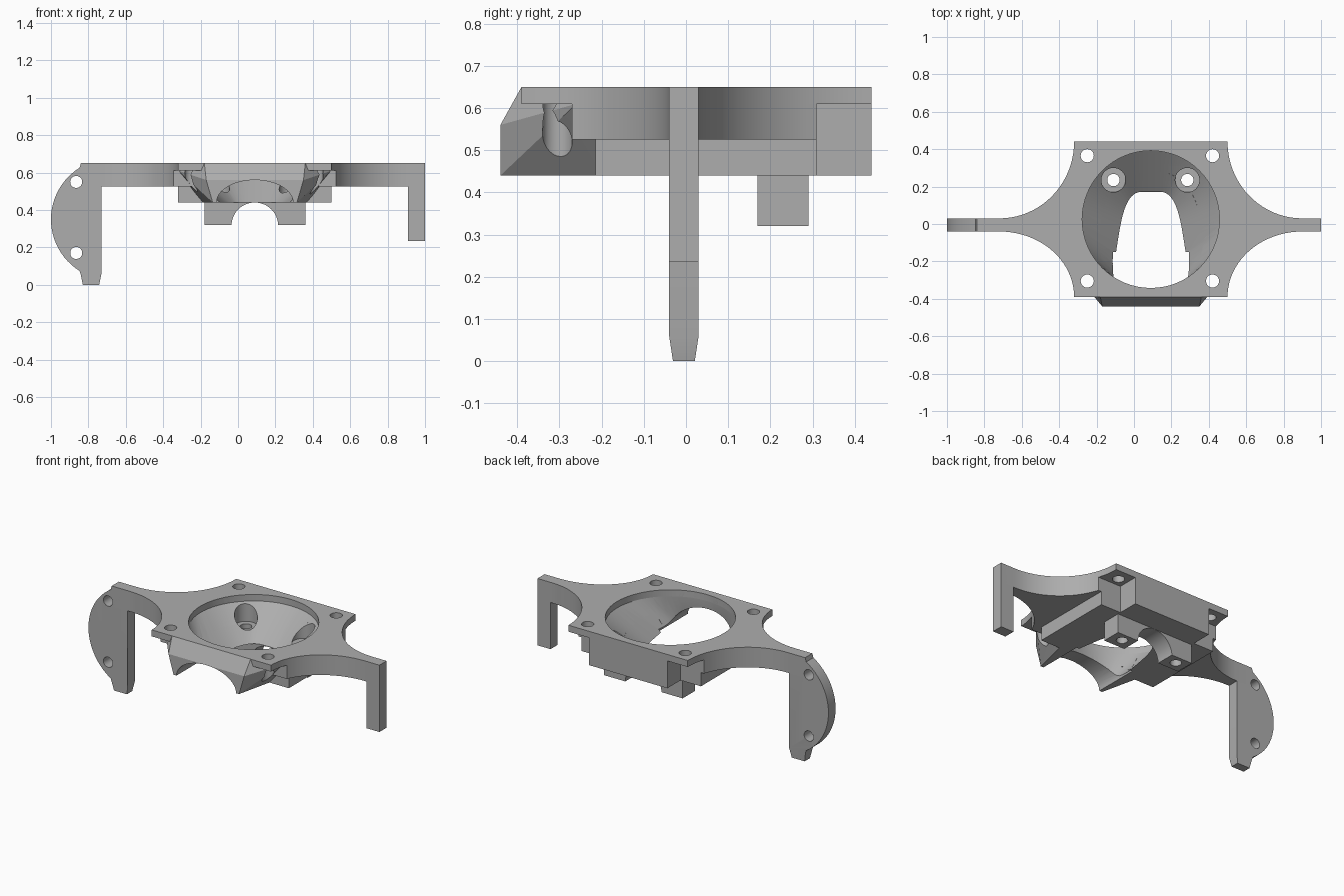
import bpy, bmesh, math
from mathutils import Vector

cube = bpy.data.objects.get("Cube")
if cube:
    bpy.data.objects.remove(cube, do_unlink=True)

mat = bpy.data.materials.new("plain grey")
mat.use_nodes = True
GREY = (0.42, 0.42, 0.42, 1)
mat.diffuse_color = GREY
mat.node_tree.nodes["Principled BSDF"].inputs["Base Color"].default_value = GREY

CX, CY = 0.09, 0.025      # duct centre
TOP, UNDER, LOW = 0.65, 0.61, 0.44


def finish(name, bm):
    bmesh.ops.recalc_face_normals(bm, faces=bm.faces[:])
    me = bpy.data.meshes.new(name)
    bm.to_mesh(me)
    bm.free()
    me.materials.append(mat)
    ob = bpy.data.objects.new(name, me)
    bpy.context.collection.objects.link(ob)
    return ob


def loft(name, rings):
    bm = bmesh.new()
    loops = [[bm.verts.new(p) for p in ring] for ring in rings]
    n = len(loops[0])
    for a, b in zip(loops, loops[1:]):
        for i in range(n):
            j = (i + 1) % n
            bm.faces.new((a[i], a[j], b[j], b[i]))
    bm.faces.new(loops[0])
    bm.faces.new(loops[-1])
    return finish(name, bm)


def prism(name, pts, lo, hi, axis="z"):
    place = (lambda p, h: (p[0], p[1], h)) if axis == "z" else (lambda p, h: (p[0], h, p[1]))
    return loft(name, [[place(p, h) for p in pts] for h in (lo, hi)])


def box(name, x0, x1, y0, y1, z0, z1):
    return prism(name, [(x0, y0), (x1, y0), (x1, y1), (x0, y1)], z0, z1)


def oval(cx, cy, rx, ry=None, n=32):
    ry = ry or rx
    return [(cx + rx * math.cos(2 * math.pi * i / n), cy + ry * math.sin(2 * math.pi * i / n))
            for i in range(n)]


def boolean(ob, cutters, op="DIFFERENCE"):
    for c in cutters:
        m = ob.modifiers.new("cut", "BOOLEAN")
        m.operation, m.object, m.solver = op, c, "EXACT"
    dg = bpy.context.evaluated_depsgraph_get()
    me = bpy.data.meshes.new_from_object(ob.evaluated_get(dg))
    ob.modifiers.clear()
    ob.data = me


# Cutters: tapered duct, front outlet, screw holes
def outlet_ring(z):
    ring = []
    for i in range(64):
        t = 2 * math.pi * i / 64
        c, s = math.cos(t), math.sin(t)
        sx = math.copysign(abs(c) ** 0.5, c)
        sy = math.copysign(abs(s) ** 0.6, s)
        y = -0.09 + 0.265 * sy
        half = 0.135 + 0.085 * (0.17 - y) / 0.53
        ring.append((CX + half * sx, y, z))
    return ring


circle = oval(CX, CY, 0.367, n=64)
duct = loft("duct_cutter", [outlet_ring(0.4), outlet_ring(LOW),
                            [(x, y, UNDER) for x, y in circle],
                            [(x, y, 0.7) for x, y in circle]])
outlet = prism("outlet_cutter", oval(CX, LOW, 0.205, 0.12, 48), -0.6, -0.15, "y")
corners = [(x, y) for x in (-0.25, 0.42) for y in (-0.305, 0.365)]
screw = [prism("screw_cutter", oval(x, y, 0.035), 0.3, 0.8) for x, y in corners]
bolts, bores = [], []
for x in (-0.11, 0.285):
    bolts.append(prism("bolt_cutter", oval(x, 0.235, 0.033), 0.2, 0.7))
    bores.append(prism("bore_cutter", oval(x, 0.235, 0.065), 0.49, 0.7))

# Top plate outline with four concave sweeps
N = 20
quarter = [math.pi / 2 * i / N for i in range(N + 1)]


def sweep(side, y_edge, y_arm):
    edge, arm = (0.5, 0.9) if side > 0 else (-0.32, -0.72)
    return [(arm + (edge - arm) * math.cos(a), y_edge + (y_arm - y_edge) * math.sin(a))
            for a in quarter]


outline = (sweep(1, 0.44, 0.03) + [(1, 0.03), (1, -0.04)] + sweep(1, -0.39, -0.04)[::-1]
           + sweep(-1, -0.39, -0.04) + [(-0.82, -0.04), (-0.82, 0.03)]
           + sweep(-1, 0.44, 0.03)[::-1])
plate = prism("top_plate", outline, UNDER, TOP)
boolean(plate, [duct] + screw)

# Deep arms beneath the plate
arms = prism("deep_arms", outline, 0.525, UNDER)
band = box("band_cutter", -2, 2, -0.27, 0.31, 0.4, 0.7)
boolean(arms, [band], "INTERSECT")
boolean(arms, [duct, outlet] + bolts + bores)

# Duct body, notched around the rear screws
body = prism("duct_body", [(-0.32, -0.215), (0.5, -0.215), (0.5, 0.31), (0.36, 0.31),
                           (0.36, 0.44), (-0.18, 0.44), (-0.18, 0.31), (-0.32, 0.31)],
             LOW, UNDER)
boolean(body, [duct, outlet] + bolts + bores)

# Front hood, sloping out and down to two tips
bm = bmesh.new()
for s in (-1, 1):
    for half, y, z in ((0.27, -0.39, TOP), (0.27, -0.37, TOP), (0.26, -0.44, 0.56),
                       (0.225, -0.44, LOW), (0.41, -0.26, UNDER), (0.28, -0.2, LOW),
                       (0.41, -0.2, UNDER)):
        bm.verts.new((CX + s * half, y, z))
bmesh.ops.convex_hull(bm, input=bm.verts[:])
hood = finish("front_hood", bm)
boolean(hood, [duct, outlet] + screw)

# Rear clamp with half-round saddle
clamp = box("rear_clamp", -0.18, 0.36, 0.17, 0.29, 0.32, LOW)
saddle = prism("saddle_cutter", oval(CX, 0.315, 0.125, n=48), 0, 0.6, "y")
boolean(clamp, [saddle] + bolts)

# Short leg
box("short_leg", 0.91, 1, -0.04, 0.03, 0.235, TOP)

# Long leg with rounded outer edge and tapered foot
arc = [(-0.675 - 0.325 * math.cos(a), 0.35 + 0.325 * math.sin(a))
       for a in [math.radians(-58 + 116 * i / 24) for i in range(25)]]
profile = [(-0.73, TOP), (-0.73, 0.06), (-0.742, 0), (-0.83, 0), (-0.842, 0.06)] + arc + [(-0.84, TOP)]
leg = prism("long_leg", profile, -0.04, 0.03, "y")
for v in leg.data.vertices:
    if v.co.z < 0.01:
        v.co.y = -0.005 + (v.co.y + 0.005) * 0.74
boolean(leg, [prism("leg_hole_cutter", oval(-0.865, z, 0.032), -0.2, 0.2, "y")
              for z in (0.17, 0.55)])

# Remove cutters and shade
for ob in list(bpy.context.scene.objects):
    if ob.name.split(".")[0].endswith("_cutter"):
        bpy.data.objects.remove(ob, do_unlink=True)
for ob in (plate, arms, body, hood, clamp, leg):
    bpy.ops.object.select_all(action="DESELECT")
    ob.select_set(True)
    bpy.context.view_layer.objects.active = ob
    bpy.ops.object.shade_smooth_by_angle(angle=math.radians(25))
